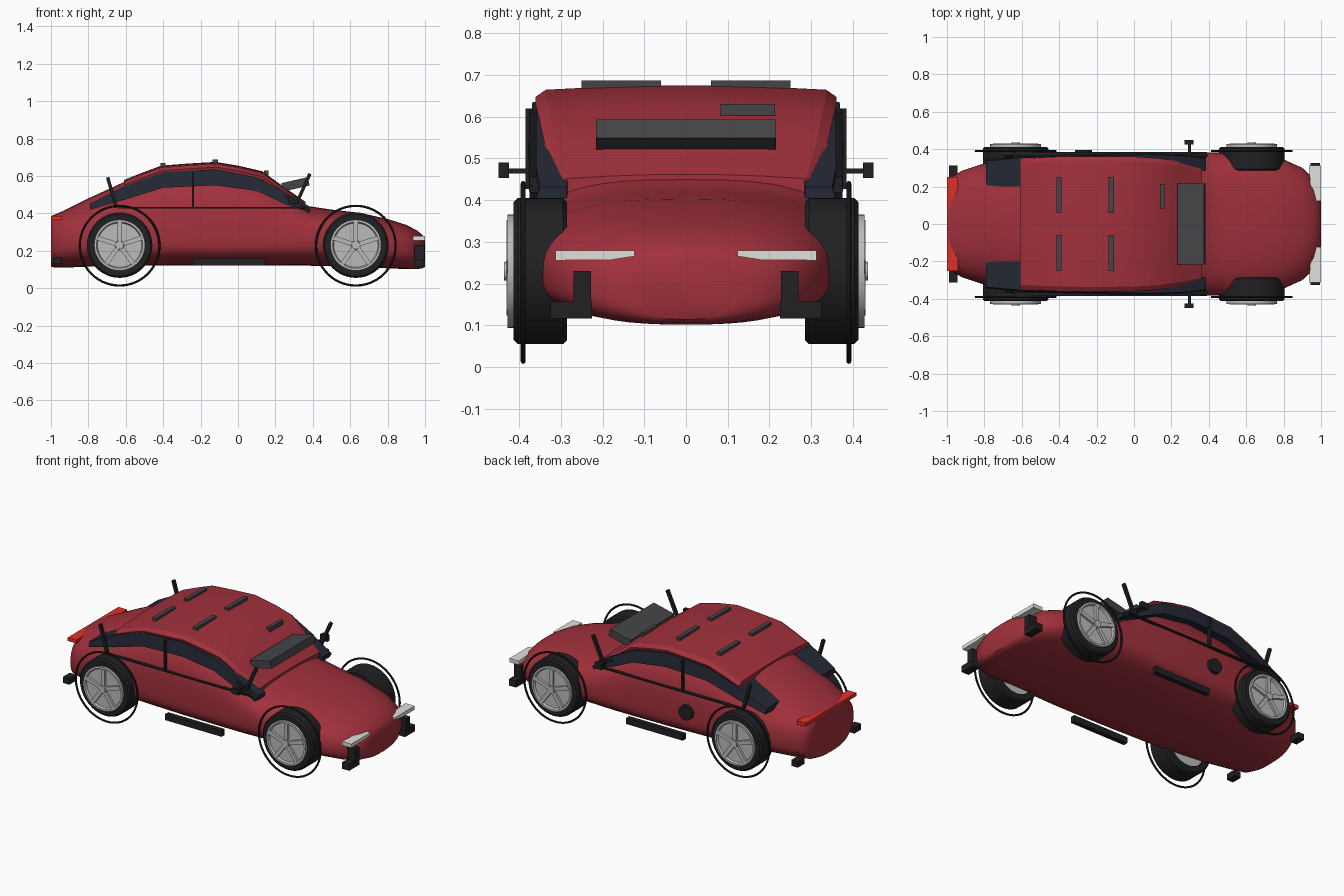
import bpy, bmesh
from math import pi, sin, cos, atan2, radians
from mathutils import Vector

if "Cube" in bpy.data.objects:
    bpy.data.objects.remove(bpy.data.objects["Cube"])


def mat(name, r, g, b):
    m = bpy.data.materials.new(name)
    m.diffuse_color = (r, g, b, 1)
    m.use_nodes = True
    m.node_tree.nodes["Principled BSDF"].inputs["Base Color"].default_value = m.diffuse_color
    return m


RED = mat("red_paint", 0.36, 0.03, 0.045)
GLASS = mat("dark_glass", 0.018, 0.022, 0.035)
BLACK = mat("black_trim", 0.015, 0.015, 0.017)
GREY = mat("dark_grey", 0.06, 0.06, 0.065)
SILVER = mat("silver", 0.5, 0.5, 0.5)
LAMP = mat("lamp", 0.75, 0.75, 0.7)
TAIL = mat("tail_red", 0.75, 0.03, 0.02)


def add(name, bm, m, smooth=None):
    bmesh.ops.recalc_face_normals(bm, faces=bm.faces[:])
    me = bpy.data.meshes.new(name)
    bm.to_mesh(me)
    bm.free()
    ob = bpy.data.objects.new(name, me)
    bpy.context.collection.objects.link(ob)
    me.materials.append(m)
    if smooth:
        bpy.ops.object.select_all(action='DESELECT')
        bpy.context.view_layer.objects.active = ob
        ob.select_set(True)
        bpy.ops.object.shade_smooth_by_angle(angle=radians(smooth))
    return ob


def loft(name, rings, m, smooth=None):
    bm = bmesh.new()
    vs = [[bm.verts.new(p) for p in r] for r in rings]
    n = len(rings[0])
    for a, b in zip(vs, vs[1:]):
        for i in range(n):
            j = (i + 1) % n
            bm.faces.new((a[i], a[j], b[j], b[i]))
    bm.faces.new(vs[0])
    bm.faces.new(vs[-1])
    return add(name, bm, m, smooth)


def box(name, lo, hi, m, tilt=0):
    bm = bmesh.new()
    bmesh.ops.create_cube(bm, size=1)
    lo, hi = Vector(lo), Vector(hi)
    bmesh.ops.scale(bm, vec=hi - lo, verts=bm.verts)
    ob = add(name, bm, m)
    ob.location = (lo + hi) / 2
    ob.rotation_euler.y = tilt
    return ob


def rod(name, a, b, t, m):
    # square bar lying in an xz plane
    d = Vector(b) - Vector(a)
    c = (Vector(a) + Vector(b)) / 2
    h = Vector((d.length / 2, t / 2, t / 2))
    return box(name, c - h, c + h, m, -atan2(d.z, d.x))


def revolve(name, prof, c, m, n=40, side=1):
    # closed profile of (radius, y) turned about the y axis
    bm = bmesh.new()
    rings = [[bm.verts.new((c[0] + r * cos(2 * pi * i / n), side * y,
                            c[1] + r * sin(2 * pi * i / n))) for r, y in prof] for i in range(n)]
    k = len(prof)
    for i in range(n):
        a, b = rings[i], rings[(i + 1) % n]
        for j in range(k):
            bm.faces.new((a[j], a[(j + 1) % k], b[(j + 1) % k], b[j]))
    return add(name, bm, m, 35)


# Body shell: x, half width, bottom, top, roundness
stations = [(-1.0, .20, .115, .385, 2.8), (-.98, .25, .11, .393, 2.7), (-.92, .285, .11, .42, 2.6),
            (-.8, .325, .115, .48, 2.5), (-.61, .357, .12, .567, 2.6), (-.41, .37, .122, .628, 3.2),
            (-.12, .378, .122, .645, 3.5), (.13, .382, .122, .59, 3.5), (.27, .384, .12, .50, 3.2),
            (.38, .384, .12, .438, 2.9), (.5, .38, .117, .42, 2.7), (.65, .368, .112, .403, 2.6),
            (.8, .345, .106, .37, 2.5), (.9, .30, .102, .338, 2.5), (.96, .245, .102, .307, 2.4),
            (.99, .18, .107, .28, 2.3), (1.0, .12, .115, .262, 2.2)]


def section(x, w, zb, zt, n, count=48):
    zc = zb + .45 * (zt - zb) if zt < .4 else .26
    ring = []
    for i in range(count):
        a = 2 * pi * i / count
        c, s = cos(a), sin(a)
        y = w * abs(c) ** (2 / n) * (1 if c > 0 else -1)
        h, e = (zt - zc, n) if s > 0 else (zc - zb, 2.8)
        ring.append((x, y, zc + h * abs(s) ** (2 / e) * (1 if s > 0 else -1)))
    return ring


loft("body_shell", [section(*s) for s in stations], RED, 40)

# Roof and windscreen panel
roof = [(-.61, .578, .35), (-.51, .618, .355), (-.41, .655, .36), (-.27, .666, .361),
        (-.12, .675, .361), (.0, .655, .36), (.13, .625, .352), (.24, .545, .335), (.36, .462, .31)]
rings = []
for x, z, w in roof:
    top = [(x, w * t, z - .012 * t * t) for t in (-.93, -.6, -.3, 0, .3, .6, .93)]
    rings.append([(x, -w + .006, z - .046), (x, -w, z - .028)] + top
                 + [(x, w, z - .028), (x, w - .006, z - .046)])
loft("roof_panel", rings, RED, 25)

# Side window bands: x, low, high, inner y, outer y
band = [(-.79, .42, .452, .2, .345), (-.6, .475, .548, .2, .362), (-.4, .537, .62, .27, .37),
        (-.12, .55, .635, .27, .376), (.1, .52, .592, .27, .378), (.25, .45, .515, .28, .374),
        (.385, .405, .432, .285, .358)]
# Wheel rim and spoke layout
tire = [(.13, .285), (.165, .285), (.175, .295), (.175, .403), (.165, .413), (.13, .413)]
rim = [(.0005, .30), (.132, .30), (.136, .428), (.124, .428), (.118, .416), (.0005, .416)]

for s, tag in ((1, "left"), (-1, "right")):
    loft("side_window_" + tag, [[(x, s * a, l), (x, s * b, l), (x, s * (b - .008), h), (x, s * a, h)]
                                for x, l, h, a, b in band], GLASS)

    def sbox(name, x, y, z, m):
        ys = sorted((s * y[0], s * y[1]))
        return box(name + "_" + tag, (x[0], ys[0], z[0]), (x[1], ys[1], z[1]), m)

    for cx, end in ((.63, "front"), (-.633, "rear")):
        nm = end + "_" + tag
        revolve("tire_" + nm, tire, (cx, .23), BLACK, 48, s)
        revolve("rim_" + nm, rim, (cx, .23), SILVER, 48, s)
        revolve("hub_" + nm, [(.0005, .41), (.026, .41), (.022, .436), (.0005, .436)],
                (cx, .23), SILVER, 20, s)
        # five raised spokes
        for k in range(5):
            a = pi / 2 + 2 * pi * k / 5
            dx, dz = cos(a), sin(a)
            sp = box("spoke_" + nm, (-.055, -.01, -.012), (.055, .01, .012), SILVER, -a)
            sp.location = (cx + .068 * dx, s * .42, .23 + .068 * dz)
        # thin arch ring
        ring = [(.213 + .006 * cos(2 * pi * i / 8), .39 + .006 * sin(2 * pi * i / 8)) for i in range(8)]
        revolve("arch_ring_" + nm, ring, (cx, .227), BLACK, 56, s)

    # Door lines, sill and pillar rods
    sbox("belt_line", (-.64, .36), (.365, .384), (.427, .435), BLACK)
    sbox("door_line", (-.246, -.234), (.365, .385), (.43, .62), BLACK)
    sbox("sill", (-.24, .15), (.345, .375), (.122, .16), GREY if s > 2 else BLACK)
    rod("front_pillar_" + tag, (.30, s * .367, .425), (.385, s * .367, .612), .018, BLACK)
    rod("rear_pillar_" + tag, (-.65, s * .36, .43), (-.697, s * .36, .592), .018, BLACK)
    rod("front_pillar_foot_" + tag, (.25, s * .365, .49), (.38, s * .365, .41), .02, BLACK)
    # Mirror
    sbox("mirror_stalk", (.29, .304), (.34, .43), (.464, .476), BLACK)
    sbox("mirror", (.27, .318), (.424, .449), (.453, .49), BLACK)
    # Lamps and bumper blocks
    loft("headlight_" + tag, [[(x0, s * y, z0), (1.0, s * y, z0), (1.0, s * y, .28), (x0, s * y, .28)]
                              for y, z0, x0 in ((.123, .266, .95), (.18, .257, .945), (.312, .256, .935))], LAMP)
    sbox("front_bumper_block", (.945, .995), (.225, .325), (.117, .157), BLACK)
    sbox("front_bumper_post", (.945, .998), (.228, .27), (.15, .23), BLACK)
    sbox("rear_bumper_block", (-.99, -.945), (.245, .312), (.13, .167), BLACK)
    # Roof strips
    sbox("rear_roof_strip", (-.415, -.388), (.06, .25), (.65, .668), GREY)
    sbox("roof_strip", (-.135, -.108), (.06, .25), (.668, .687), GREY)

# Tail lamp bar
box("tail_light", (-1.0, -.25, .365), (-.94, .25, .386), TAIL)
# Windscreen strip, sloping cowl panel and fuel cap
box("windscreen_strip", (.14, .083, .603), (.163, .213, .63), GREY)
box("cowl_panel", (.235, -.216, .532), (.38, .216, .578), GREY, radians(-13))
revolve("fuel_cap", [(.0005, .35), (.045, .35), (.045, .396), (.0005, .396)], (-.27, .31), BLACK, 24)
